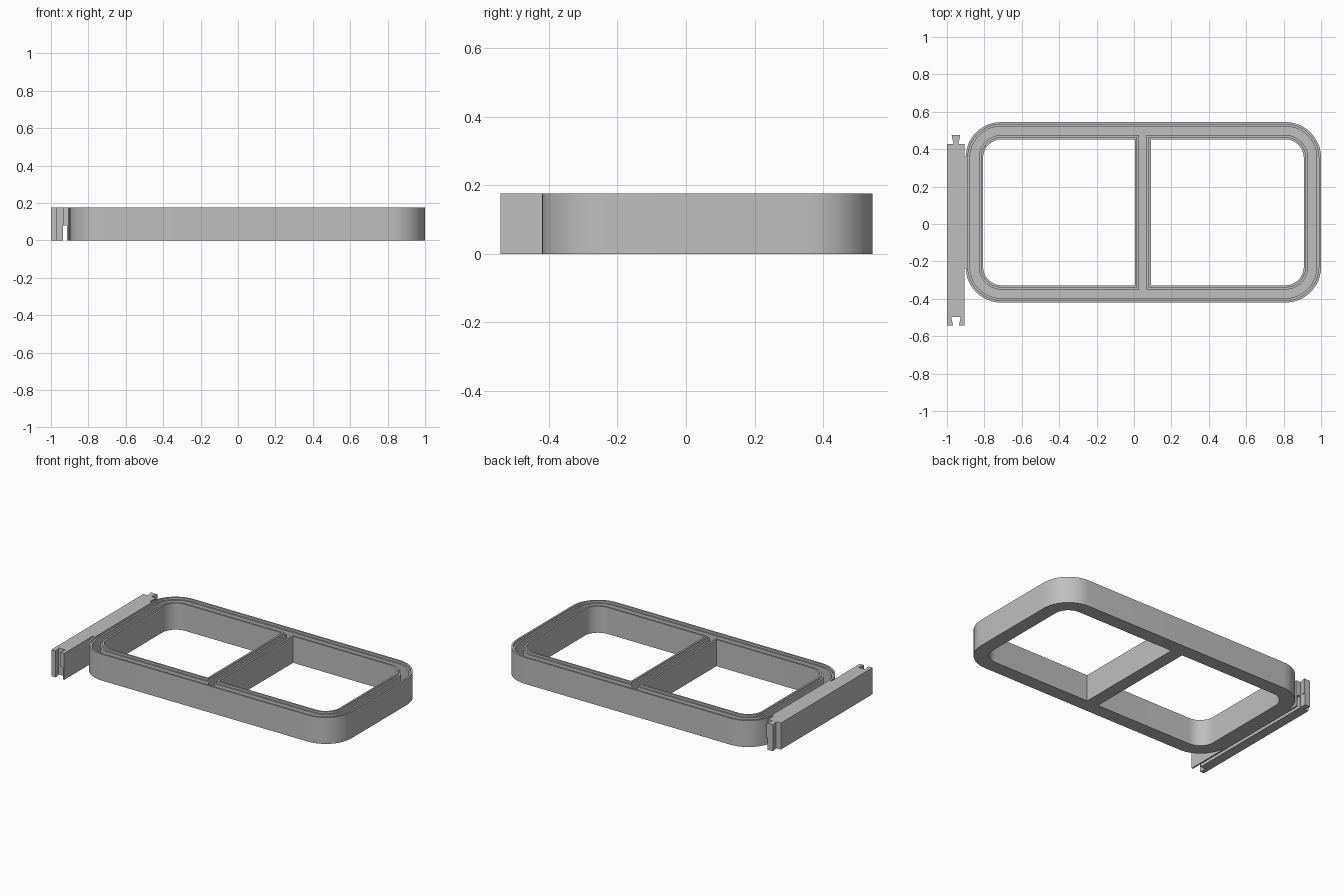
import bpy, bmesh, math

if "Cube" in bpy.data.objects:
    bpy.data.objects.remove(bpy.data.objects["Cube"], do_unlink=True)

H, FLOOR, LEDGE = 0.177, 0.012, 0.163   # total height, channel floor, cover ledge
WALL, LIP = 0.023, 0.012                # wall thickness, thin lip above the ledge

grey = bpy.data.materials.new("plain grey")
grey.use_nodes = True
colour = (0.52, 0.52, 0.52, 1)
grey.diffuse_color = colour
grey.node_tree.nodes["Principled BSDF"].inputs["Base Color"].default_value = colour


def finish(bm, name):
    bmesh.ops.recalc_face_normals(bm, faces=bm.faces)
    mesh = bpy.data.meshes.new(name)
    bm.to_mesh(mesh)
    bm.free()
    mesh.materials.append(grey)
    obj = bpy.data.objects.new(name, mesh)
    bpy.context.collection.objects.link(obj)
    return obj


def rounded_rect(x0, x1, y0, y1, r_left, r_right, grow=0, steps=12):
    """Counter-clockwise outline; a zero radius gives a square corner."""
    x0, x1, y0, y1 = x0 - grow, x1 + grow, y0 - grow, y1 + grow
    pts = []
    for i, (x, y, sx, sy, r) in enumerate([(x1, y1, 1, 1, r_right), (x0, y1, -1, 1, r_left),
                                           (x0, y0, -1, -1, r_left), (x1, y0, 1, -1, r_right)]):
        if r == 0:
            pts.append((x, y))
            continue
        r += grow
        for k in range(steps + 1):
            a = math.pi / 2 * (i + k / steps)
            pts.append((x - sx * r + r * math.cos(a), y - sy * r + r * math.sin(a)))
    return pts


def add_wall(bm, shape, side):
    """Stepped wall around an outline; returns its bottom and floor edge loops."""
    profile = [(0, 0), (0, H), (LIP, H), (LIP, LEDGE), (WALL, LEDGE), (WALL, FLOOR)]
    rings = [[bm.verts.new((x, y, z)) for x, y in rounded_rect(*shape, grow=side * d)]
             for d, z in profile]
    n = len(rings[0])
    for a, b in zip(rings, rings[1:]):
        for i in range(n):
            j = (i + 1) % n
            bm.faces.new((a[i], a[j], b[j], b[i]))
    return [[bm.edges.get((ring[i], ring[(i + 1) % n])) for i in range(n)]
            for ring in (rings[0], rings[-1])]


# Channel frame: outer wall, two window walls, floor between them
bm = bmesh.new()
walls = [add_wall(bm, (-0.9, 1.0, -0.42, 0.545, 0.19, 0.19), -1),
         add_wall(bm, (-0.807, 0.005, -0.328, 0.453, 0.1, 0), 1),
         add_wall(bm, (0.09, 0.908, -0.328, 0.453, 0, 0.1), 1)]
for level in (0, 1):
    edges = [e for wall in walls for e in wall[level]]
    bmesh.ops.triangle_fill(bm, edges=edges, use_beauty=True)
frame = finish(bm, "channel_frame")
bpy.context.view_layer.objects.active = frame
frame.select_set(True)
bpy.ops.object.shade_smooth_by_angle(angle=math.radians(30))


def prism(name, pts, z0, z1):
    bm = bmesh.new()
    face = bm.faces.new([bm.verts.new((x, y, z0)) for x, y in pts])
    up = bmesh.ops.extrude_face_region(bm, geom=[face])["geom"]
    bmesh.ops.translate(bm, vec=(0, 0, z1 - z0),
                        verts=[v for v in up if isinstance(v, bmesh.types.BMVert)])
    return finish(bm, name)


# Side rail: dovetail tab at the back, matching socket at the front
def dovetail(y_neck, y_end, neck, end, cx=-0.952):
    return [(cx + neck, y_neck), (cx + end, y_end), (cx - end, y_end), (cx - neck, y_neck)]


left, right, front, back = -1.0, -0.905, -0.542, 0.428
socket = dovetail(front, front + 0.045, 0.016, 0.025)
tab = dovetail(back, back + 0.047, 0.013, 0.023)
outline = [(left, front)] + socket[::-1] + [(right, front), (right, back)] + tab + [(left, back)]
rail = prism("side_rail", outline, 0, H)

# Cable groove along the underside of the rail
groove = prism("groove_cutter", [(-0.936, -1), (-0.915, -1), (-0.915, 1), (-0.936, 1)], -0.1, 0.08)
groove.hide_render = True
groove.hide_viewport = True
cut = rail.modifiers.new("groove", 'BOOLEAN')
cut.operation = 'DIFFERENCE'
cut.solver = 'EXACT'
cut.object = groove

# Bridge joining the rail to the frame
prism("rail_bridge", [(-0.908, -0.245), (-0.892, -0.225), (-0.892, 0.35), (-0.908, 0.37)], 0, H)
